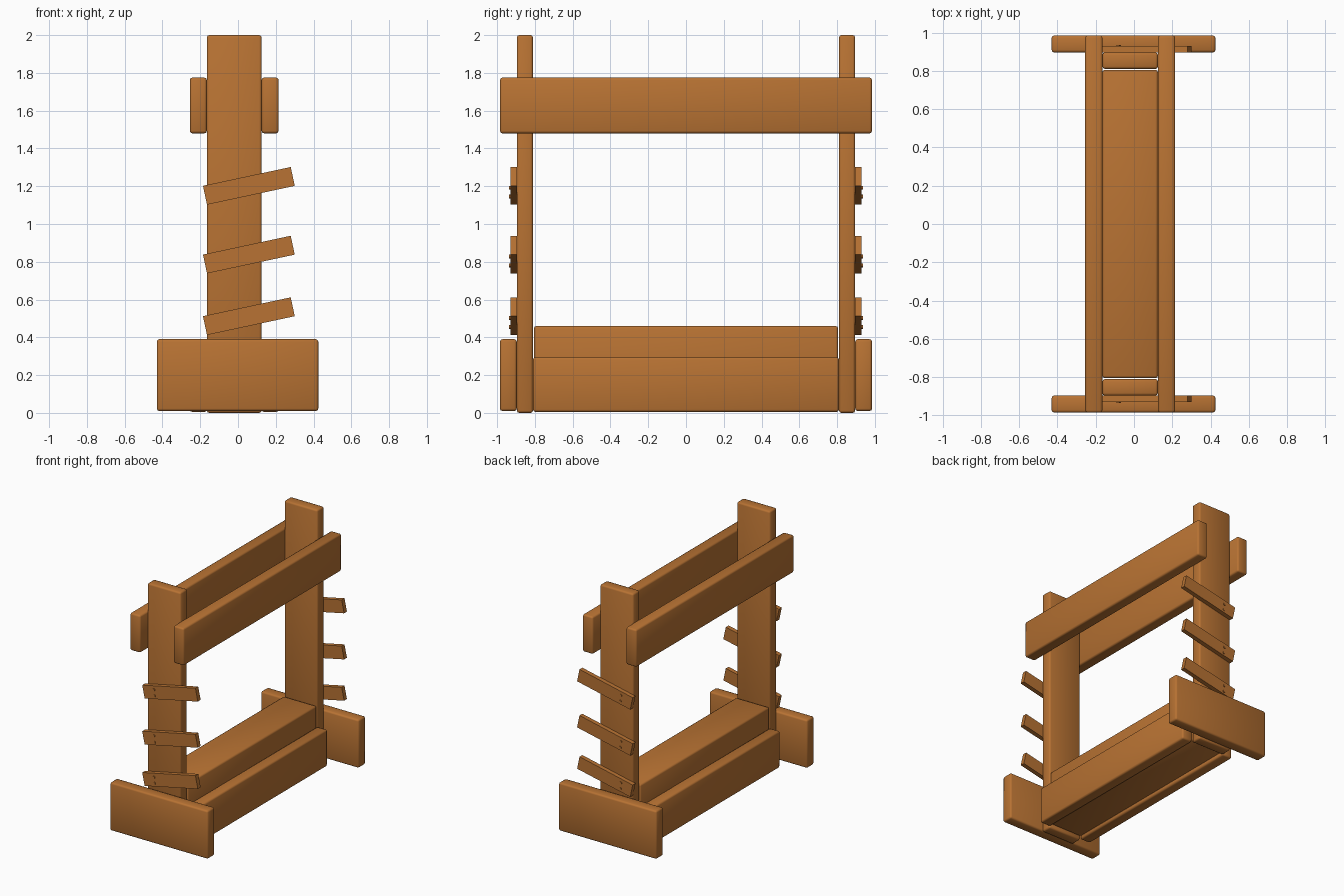
import bpy, math

if "Cube" in bpy.data.objects:
    bpy.data.objects.remove(bpy.data.objects["Cube"])

wood = bpy.data.materials.new("warm_wood")
wood.diffuse_color = (0.48, 0.17, 0.033, 1)
wood.use_nodes = True
wood.node_tree.nodes["Principled BSDF"].inputs["Base Color"].default_value = wood.diffuse_color


def finish(obj, name):
    obj.name = name
    obj.data.materials.append(wood)
    return obj


def plank(name, x, y, z, bevel=0.013):
    """Box from (min, max) ranges, with softened edges."""
    lo, hi = zip(x, y, z)
    bpy.ops.mesh.primitive_cube_add(size=1, location=[(a + b) / 2 for a, b in zip(lo, hi)])
    obj = finish(bpy.context.object, name)
    obj.scale = [b - a for a, b in zip(lo, hi)]
    bpy.ops.object.transform_apply(location=False, rotation=False, scale=True)
    if bevel:
        mod = obj.modifiers.new("soft_edges", 'BEVEL')
        mod.width = bevel
        mod.segments = 2
        bpy.ops.object.modifier_apply(modifier=mod.name)
        bpy.ops.object.shade_smooth_by_angle(angle=math.radians(50))
    return obj


def span(side, a, b):
    return tuple(sorted((side * a, side * b)))


# long planks: upper rails and lower side boards, either side of the posts
for label, x in (("left", (-0.255, -0.165)), ("right", (0.125, 0.215))):
    plank(label + "_top_rail", x, (-0.985, 0.985), (1.48, 1.775))
    plank(label + "_base_board", x, (-0.81, 0.81), (0.005, 0.295))

# central beam between the posts
plank("centre_beam", (-0.165, 0.125), (-0.805, 0.805), (0.025, 0.46))

TILT = math.radians(12.1)
for label, s in (("front", -1), ("back", 1)):
    # upright post and wide foot
    plank(label + "_post", (-0.165, 0.125), span(s, 0.81, 0.896), (0, 2))
    plank(label + "_foot", (-0.43, 0.425), span(s, 0.896, 0.985), (0.01, 0.39))
    # slanted pegs, each held by two screws
    for i, zc in enumerate((0.512, 0.838, 1.202)):
        peg = plank(f"{label}_peg_{i + 1}", (-0.18, 0.295), span(s, 0.895, 0.93),
                    (zc - 0.051, zc + 0.051), bevel=0)
        peg.rotation_euler.y = -TILT
        for j, (dx, dz) in enumerate(((-0.14, -0.010), (-0.135, -0.057))):
            bpy.ops.mesh.primitive_cylinder_add(
                vertices=16, radius=0.01, depth=0.02,
                location=(0.0575 + dx, s * 0.926, zc + dz),
                rotation=(math.pi / 2, 0, 0))
            finish(bpy.context.object, f"{label}_peg_{i + 1}_screw_{j + 1}")
            bpy.ops.object.shade_smooth_by_angle(angle=math.radians(40))
